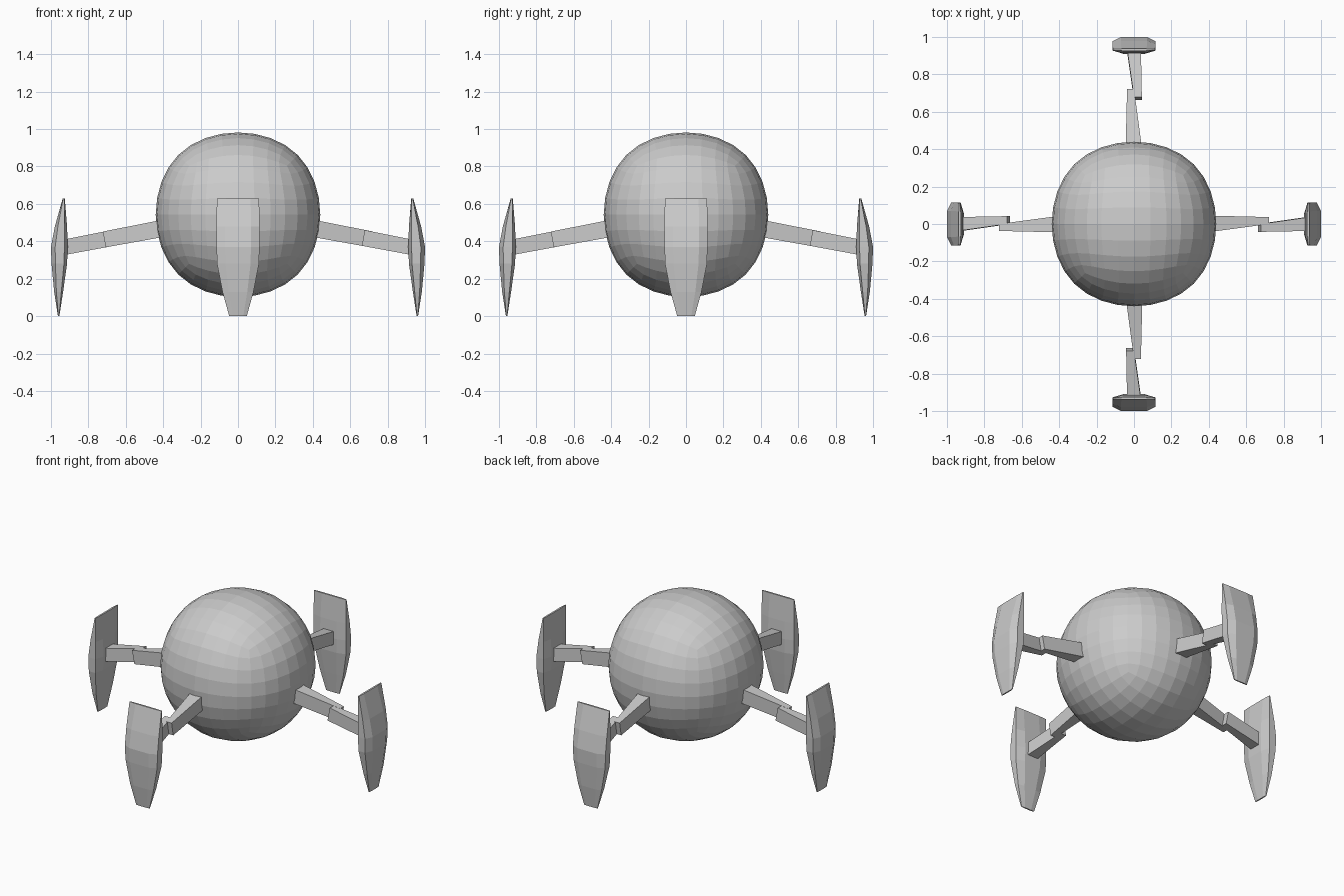
import bpy, bmesh
from math import pi
from mathutils import Matrix

if "Cube" in bpy.data.objects:
    bpy.data.objects.remove(bpy.data.objects["Cube"])


def loft(name, rings, angle):
    """Skin a list of equal-length rings, cap both ends, spin about z."""
    bm = bmesh.new()
    loops = [[bm.verts.new(p) for p in ring] for ring in rings]
    n = len(loops[0])
    for a, b in zip(loops, loops[1:]):
        for i in range(n):
            j = (i + 1) % n
            bm.faces.new((a[i], a[j], b[j], b[i]))
    bm.faces.new(loops[0])
    bm.faces.new(loops[-1])
    bmesh.ops.recalc_face_normals(bm, faces=bm.faces)
    bm.transform(Matrix.Rotation(angle, 4, 'Z'))
    mesh = bpy.data.meshes.new(name)
    bm.to_mesh(mesh)
    bm.free()
    obj = bpy.data.objects.new(name, mesh)
    bpy.context.collection.objects.link(obj)
    return obj


def bar_end(x, y0, y1, z0, z1):
    """Rectangular bar section, leaning square to the sloping leg."""
    return [(x - 0.008, y0, z0), (x - 0.008, y1, z0), (x + 0.008, y1, z1), (x + 0.008, y0, z1)]


def foot_ring(z, w, inner, outer):
    """Eight-sided shield section with bevelled front and back."""
    t = outer - inner
    a, b = inner + 0.2 * t, outer - 0.25 * t
    return [(outer, -0.6 * w, z), (outer, 0.6 * w, z), (b, w, z), (a, w, z),
            (inner, 0.5 * w, z), (inner, -0.5 * w, z), (a, -w, z), (b, -w, z)]


# Round body: a cube smoothed into a ball of quads
bpy.ops.mesh.primitive_cube_add(size=2, location=(0, 0, 0.542))
body = bpy.context.object
body.name = "body"
smooth = body.modifiers.new("round", 'SUBSURF')
smooth.levels = smooth.render_levels = 3
s = 0.44 / 0.8395
body.scale = (s, s, s)

# Shield foot sections: height, half width, inner and outer distance
FOOT = [(0.0, 0.047, 0.955, 0.963), (0.13, 0.083, 0.935, 0.983),
        (0.28, 0.112, 0.914, 0.997), (0.37, 0.115, 0.910, 1.0),
        (0.48, 0.115, 0.914, 0.979), (0.63, 0.113, 0.926, 0.937)]

# Four legs, each an offset pair of tapered bars and a shield foot
for i, side in enumerate(("right", "back", "left", "front")):
    ang = i * pi / 2
    loft(side + "_upper_leg", [bar_end(0.38, -0.045, 0.045, 0.428, 0.518),
                               bar_end(0.715, 0.0, 0.037, 0.368, 0.452)], ang)
    loft(side + "_lower_leg", [bar_end(0.67, -0.042, 0.0, 0.376, 0.460),
                               bar_end(0.93, -0.037, 0.037, 0.328, 0.408)], ang)
    loft(side + "_foot", [foot_ring(*f) for f in FOOT], ang)
